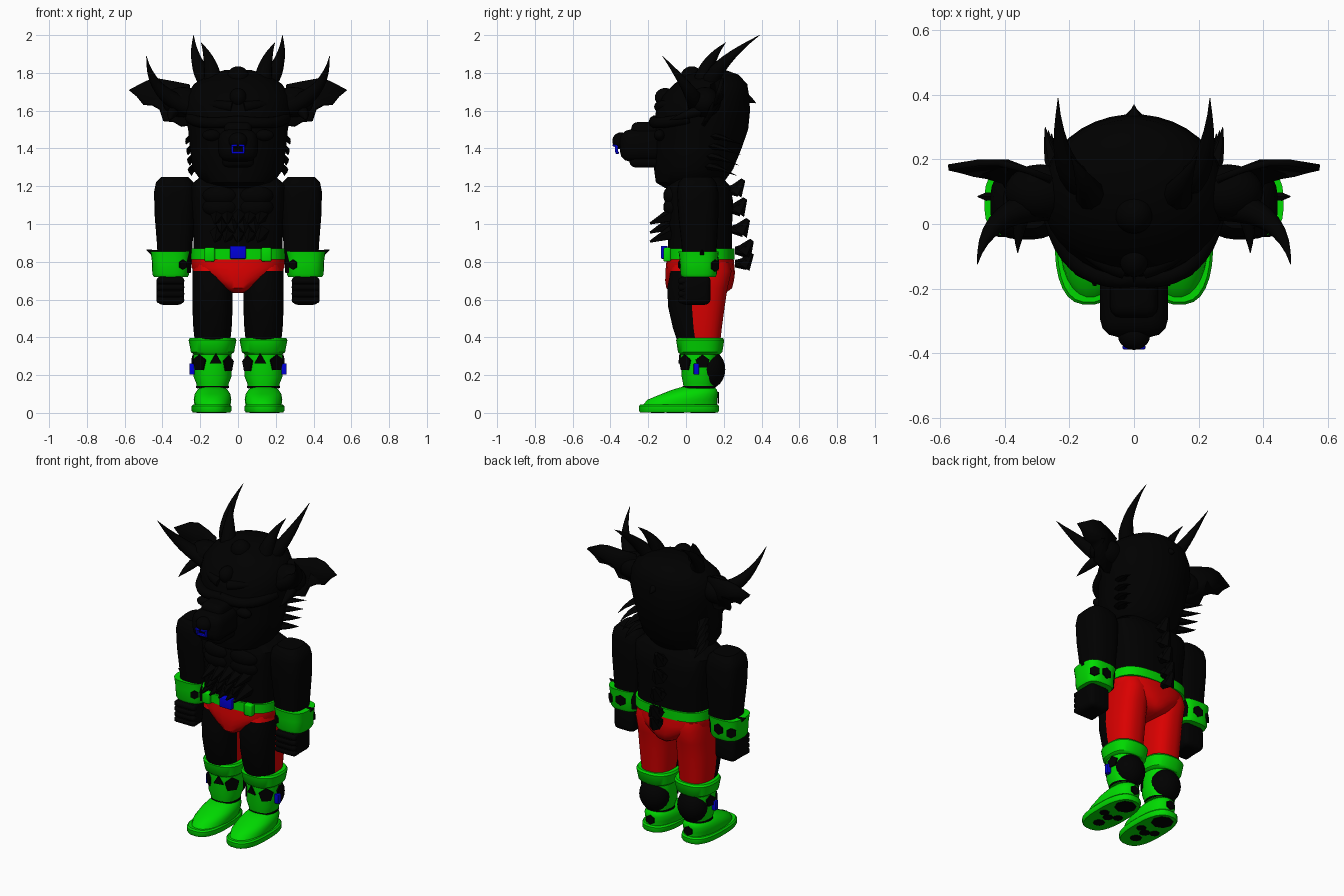
import bpy, bmesh, math, random
from mathutils import Vector, Matrix

random.seed(4)
if "Cube" in bpy.data.objects:
    bpy.data.objects.remove(bpy.data.objects["Cube"])


def material(name, rgb):
    m = bpy.data.materials.new(name)
    m.use_nodes = True
    m.diffuse_color = (*rgb, 1)
    m.node_tree.nodes["Principled BSDF"].inputs["Base Color"].default_value = (*rgb, 1)
    return m


BLACK = material("black", (0, 0, 0))
GREEN = material("bright green", (0, .7, 0))
RED = material("red", (.7, 0, 0))
BLUE = material("blue", (0, 0, .7))
SIDES = (("left", 1), ("right", -1))


def finish(name, bm, *mats, angle=40):
    bmesh.ops.recalc_face_normals(bm, faces=bm.faces)
    me = bpy.data.meshes.new(name)
    bm.to_mesh(me)
    bm.free()
    ob = bpy.data.objects.new(name, me)
    bpy.context.collection.objects.link(ob)
    for m in mats:
        me.materials.append(m)
    bpy.ops.object.select_all(action='DESELECT')
    ob.select_set(True)
    bpy.context.view_layer.objects.active = ob
    bpy.ops.object.shade_smooth_by_angle(angle=math.radians(angle))
    return ob


def skin(bm, rings):
    n = len(rings[0])
    for a, b in zip(rings, rings[1:]):
        for i in range(n):
            j = (i + 1) % n
            bm.faces.new((a[i], a[j], b[j], b[i]))
    bm.faces.new(rings[0])
    bm.faces.new(rings[-1])


def loft(name, rows, *mats, x=0, power=2, n=28, rule=None):
    """Stack superellipse rings; each row is z, centre y, half width, half depth."""
    bm, rings = bmesh.new(), []
    for z, cy, rx, ry in rows:
        ring = []
        for i in range(n):
            t = math.tau * (i + .5) / n
            c, s = math.cos(t), math.sin(t)
            ring.append(bm.verts.new((x + rx * math.copysign(abs(c) ** (2 / power), c),
                                      cy + ry * math.copysign(abs(s) ** (2 / power), s), z)))
        rings.append(ring)
    skin(bm, rings)
    if rule:
        for f in bm.faces:
            f.material_index = rule(f.calc_center_median())
    return finish(name, bm, *mats)


def horn(name, p0, p1, p2, r, flat=1, taper=True, steps=9, n=10):
    """Sweep a circle along a bent path, tapering to a point unless told not to."""
    bm, rings = bmesh.new(), []
    a, b, c = Vector(p0), Vector(p1), Vector(p2)
    for k in range(steps + 1):
        t = k / steps
        p = a * (1 - t) ** 2 + b * 2 * t * (1 - t) + c * t * t
        rot = ((b - a) * (1 - t) + (c - b) * t).to_track_quat('Z', 'Y')
        rad = max(r * (1 - t ** 1.5), .001) if taper else r
        rings.append([bm.verts.new(p + rot @ Vector((rad * math.cos(math.tau * i / n),
                      flat * rad * math.sin(math.tau * i / n), 0))) for i in range(n)])
    skin(bm, rings)
    return finish(name, bm, BLACK)


def ball(name, loc, size):
    bm = bmesh.new()
    bmesh.ops.create_uvsphere(bm, u_segments=20, v_segments=12, radius=1,
                              matrix=Matrix.Translation(loc) @ Matrix.Diagonal((*size, 1)))
    return finish(name, bm, BLACK)


def box(name, loc, size, mat, bevel=.008):
    bm = bmesh.new()
    bmesh.ops.create_cube(bm, size=1, matrix=Matrix.Translation(loc) @ Matrix.Diagonal((*size, 1)))
    bmesh.ops.bevel(bm, geom=bm.edges[:], offset=bevel, segments=3, profile=.5, affect='EDGES')
    return finish(name, bm, mat)


def cone(name, loc, direction, r1, r2, depth, sides=5):
    rot = Vector(direction).to_track_quat('Z', 'Y').to_matrix().to_4x4()
    bm = bmesh.new()
    bmesh.ops.create_cone(bm, cap_ends=True, segments=sides, radius1=r1, radius2=r2, depth=depth,
                          matrix=Matrix.Translation(loc) @ rot)
    return finish(name, bm, BLACK, angle=20)


def spot(name, s, cx, cy, rx, ry, z, deg, size, sides=6):
    """Thin dark patch lying against a round sleeve, mirrored by s."""
    c, d = s * math.cos(math.radians(deg)), math.sin(math.radians(deg))
    cone(name, (cx + rx * c, cy + ry * d, z), (c / rx, d / ry, 0), size, size, .009, sides)


# Head, snout and face
loft("head", [(1.19, .01, .12, .12), (1.22, .02, .19, .18), (1.29, .04, .24, .21), (1.4, .06, .255, .235),
              (1.5, .08, .265, .25), (1.6, .09, .285, .25), (1.68, .105, .275, .23), (1.74, .13, .235, .195),
              (1.79, .14, .16, .14), (1.815, .15, .07, .06)], BLACK, n=36)
box("snout", (0, -.23, 1.415), (.21, .24, .17), BLACK, .055)
box("snout_bridge", (0, -.21, 1.495), (.15, .16, .09), BLACK, .035)
box("lower_jaw", (0, -.2, 1.335), (.17, .2, .07), BLACK, .03)
ball("nose", (0, -.345, 1.44), (.05, .045, .045))
for sx in (-1, 1):
    box("nose_ring_side", (sx * .03, -.368, 1.4), (.012, .016, .04), BLUE, .003)
    box("nose_ring_end", (sx * .02, -.382, 1.416), (.03, .012, .012), BLUE, .003)
box("nose_ring_bar", (0, -.364, 1.378), (.07, .016, .014), BLUE, .003)
ball("forehead_bump", (0, -.11, 1.67), (.045, .055, .05))
ball("crown_bump", (0, .03, 1.775), (.06, .06, .06))
horn("crown_tuft", (0, .25, 1.66), (0, .31, 1.68), (0, .37, 1.64), .05)

for side, s in SIDES:
    horn(side + "_brow", (0, -.165, 1.545), (s * .2, -.19, 1.52), (s * .25, .02, 1.56), .03, taper=False)
    horn(side + "_forehead_ridge", (s * .03, -.14, 1.62), (s * .16, -.11, 1.64), (s * .24, .02, 1.63), .03)
    ball(side + "_eye", (s * .14, -.14, 1.47), (.05, .03, .03))
    # Two crown horns and a side horn
    horn(side + "_inner_horn", (s * .13, .08, 1.7), (s * .13, .09, 1.85), (s * .195, .21, 1.96), .055)
    horn(side + "_tall_horn", (s * .14, .12, 1.72), (s * .24, .14, 1.84), (s * .235, .39, 2), .05)
    horn(side + "_side_horn", (s * .26, .06, 1.62), (s * .46, .05, 1.68), (s * .485, -.125, 1.89), .05)
    # Cupped ear
    ball(side + "_ear_root", (s * .29, .1, 1.645), (.11, .085, .08))
    outline = [(.26, .14, 1.74), (.34, .17, 1.755), (.42, .19, 1.77), (.48, .19, 1.76), (.575, .175, 1.71),
               (.535, .165, 1.68), (.5, .155, 1.635), (.455, .145, 1.635), (.41, .13, 1.61), (.395, .11, 1.55),
               (.34, .1, 1.545), (.3, .09, 1.52), (.23, .09, 1.53)]
    bm = bmesh.new()
    rim = [bm.verts.new((s * x, y, z)) for x, y, z in outline]
    mid = bm.verts.new((s * .39, .19, 1.67))
    for a, b in zip(rim, rim[1:] + rim[:1]):
        bm.faces.new((a, b, mid))
    ear = finish(side + "_ear", bm, BLACK)
    mod = ear.modifiers.new("thickness", 'SOLIDIFY')
    mod.thickness, mod.offset = .02, 0
    # Cheek tufts sweeping back, and a tuft under the ear
    for k in range(4):
        z = 1.47 - k * .055
        horn(side + "_cheek_tuft", (s * .19, .12, z), (s * .26, .16, z),
             (s * (.275 - .01 * k), .3 - .01 * k, z - .05), .045, flat=.5, steps=5, n=6)
    horn(side + "_ear_tuft", (s * .34, .07, 1.6), (s * .36, -.02, 1.57), (s * .36, -.09, 1.55), .03, steps=5)

# Torso with chest fur and back spines
loft("torso", [(.83, .075, .235, .17), (1, .075, .24, .17), (1.12, .075, .255, .175),
               (1.2, .07, .26, .165), (1.25, .06, .2, .13)], BLACK, power=3)
for row in range(3):
    for k in range(5 - row % 2):
        x = (k - 2 + .5 * (row % 2)) * .058
        cone("chest_fur", (x, -.13, .93 + row * .048), (random.uniform(-.2, .2), -1, -.4), .042, .006, .13)
for z in (1.09, 1.15):
    for sx in (-1, 1):
        ball("chest_muscle", (sx * .09, -.06, z), (.1, .06, .06))
for z, y, r in ((1.2, .28, .045), (1.1, .29, .05), (.99, .305, .05), (.88, .325, .05), (.81, .325, .042)):
    cone("back_spine", (0, y, z), (0, .55, .8), r, .012, .085, 6)
    cone("back_spine_root", (0, y - .035, z - .02), (0, -1, 0), r * .8, .02, .06, 6)

# Belt
loft("belt", [(.812, .075, .25, .182), (.87, .075, .25, .182)], GREEN, power=3)
box("belt_buckle", (0, -.115, .85), (.085, .035, .068), BLUE, .005)
for sx in (-1, 1):
    box("belt_loop", (sx * .15, -.1, .838), (.055, .04, .075), GREEN, .01)

# Trousers
loft("briefs", [(.635, .07, .03, .14), (.66, .07, .09, .175), (.7, .072, .16, .183),
                (.74, .075, .225, .185), (.77, .075, .248, .183), (.815, .075, .248, .178)], RED, power=2.5)

for side, s in SIDES:
    x = s * .135
    # Legs: dark in front, red behind and at the hip
    loft(side + "_leg", [(.36, .07, .092, .11), (.45, .06, .102, .13), (.56, .055, .107, .15),
                         (.66, .06, .107, .16), (.75, .08, .107, .162), (.8, .08, .1, .15)],
         RED, BLACK, x=x, power=2.5, n=32, rule=lambda c: int(c.y < .035 and c.z < .76))
    # Arms, sleeves and fists
    loft(side + "_arm", [(.74, .07, .085, .085), (.9, .07, .095, .095), (1.05, .065, .107, .107),
                         (1.17, .062, .11, .11), (1.22, .06, .1, .1), (1.25, .06, .07, .075)],
         BLACK, x=s * .335, power=3)
    loft(side + "_wrist_cuff", [(.72, .067, .09, .09), (.735, .067, .098, .097), (.8, .067, .1, .1),
                                (.855, .067, .107, .107)], GREEN, x=s * .356, power=3)
    for deg, size, z in ((-125, .027, .785), (50, .032, .78), (95, .036, .79)):
        k = 1.13 if deg != 95 else 1
        spot(side + "_cuff_spot", s, s * .356, .067, .1 * k, .1 * k, z, deg, size)
    cone(side + "_cuff_thorn", (s * .457, .085, .85), (s, 0, .5), .028, .002, .06)
    box(side + "_fist", (s * .358, .048, .65), (.145, .165, .155), BLACK, .03)
    for k in range(4):
        box(side + "_finger", (s * .358, -.013, .597 + k * .034), (.147, .055, .034), BLACK, .014)
    # Boots
    loft(side + "_boot_top", [(.31, .075, .1, .105), (.322, .075, .115, .118), (.385, .075, .127, .128),
                              (.397, .075, .12, .12)], GREEN, x=x, power=2.5)
    loft(side + "_boot_shaft", [(.13, .07, .082, .083), (.155, .07, .086, .086), (.19, .07, .1, .093),
                                (.32, .07, .1, .1)], GREEN, x=x, power=2.3)
    loft(side + "_ankle_band", [(.132, .07, .088, .088), (.143, .07, .088, .088)], BLACK, x=x)
    loft(side + "_shoe", [(.035, -.035, .095, .2), (.07, -.02, .1, .185), (.1, .02, .095, .15),
                          (.122, .045, .08, .12), (.138, .065, .06, .085)], GREEN, x=x, power=2.2)
    loft(side + "_sole", [(.003, -.037, .1, .208), (.012, -.037, .106, .213), (.036, -.037, .106, .213),
                          (.045, -.037, .098, .205)], GREEN, x=s * .14, power=2.6)
    ball(side + "_calf_patch", (x, .12, .23), (.096, .088, .103))
    for deg, size, z, n in ((-100, .036, .28, 3), (-48, .046, .265, 5), (10, .038, .27, 5), (-145, .046, .26, 5)):
        spot(side + "_boot_spot", s, x, .07, .103, .102, z, deg, size, n)
    spot(side + "_heel_spot", s, x, .07, .1, .1, .08, 90, .03)
    box(side + "_boot_tag", (s * .243, .055, .232), (.03, .028, .06), BLUE, .004)
    # Paw pads under the sole
    for dx, y, r in ((0, .09, .065), (-.05, -.04, .03), (0, -.07, .032), (.05, -.04, .03), (0, -.15, .035)):
        cone(side + "_sole_pad", (s * .14 + dx, y, .004), (0, 0, 1), r, r, .008, 8)
